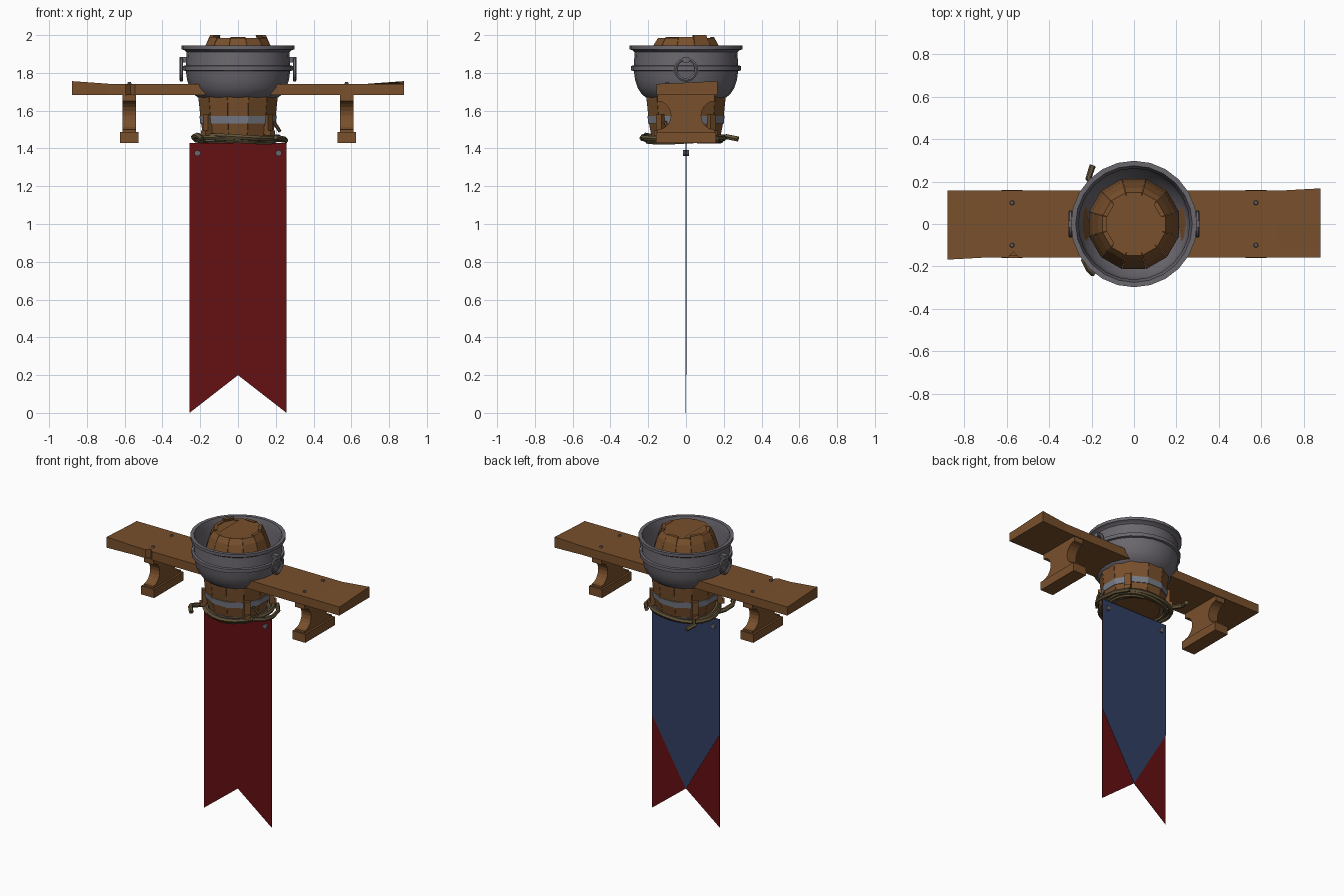
import bpy, bmesh, math, random
from math import sin, cos, pi, sqrt, radians
from mathutils import Matrix, Vector

if "Cube" in bpy.data.objects:
    bpy.data.objects.remove(bpy.data.objects["Cube"])

random.seed(4)


def material(name, r, g, b):
    m = bpy.data.materials.new(name)
    m.diffuse_color = (r, g, b, 1)
    m.use_nodes = True
    m.node_tree.nodes["Principled BSDF"].inputs["Base Color"].default_value = m.diffuse_color
    return m


WOOD = material("wood", 0.19, 0.08, 0.025)
IRON = material("iron", 0.145, 0.135, 0.155)
HOOP = material("pale_iron", 0.19, 0.20, 0.24)
ROPE = material("rope", 0.12, 0.088, 0.04)
RED = material("red_cloth", 0.13, 0.005, 0.006)
BLUE = material("blue_cloth", 0.03, 0.05, 0.125)


def finish(bm, name, mat, smooth=False):
    bmesh.ops.recalc_face_normals(bm, faces=bm.faces)
    me = bpy.data.meshes.new(name)
    bm.to_mesh(me)
    bm.free()
    me.materials.append(mat)
    ob = bpy.data.objects.new(name, me)
    bpy.context.collection.objects.link(ob)
    if smooth:
        bpy.ops.object.select_all(action='DESELECT')
        ob.select_set(True)
        bpy.context.view_layer.objects.active = ob
        bpy.ops.object.shade_smooth_by_angle(angle=radians(35))
    return ob


def loft(name, rings, mat, smooth=False, looped=False, turn=0):
    """Skin closed rings of equal point count; cap the ends unless looped."""
    bm = bmesh.new()
    vs = [[bm.verts.new(p) for p in r] for r in rings]
    n = len(vs[0])
    pairs = list(zip(vs, vs[1:])) + ([(vs[-1], vs[0])] if looped else [])
    for a, b in pairs:
        for i in range(n):
            j = (i + 1) % n
            bm.faces.new((a[i], a[j], b[j], b[i]))
    if not looped:
        bm.faces.new(vs[0])
        bm.faces.new(vs[-1])
    bm.transform(Matrix.Rotation(turn, 4, 'Z'))
    return finish(bm, name, mat, smooth)


def circle(r, z, n):
    return [(r * cos(2 * pi * i / n), r * sin(2 * pi * i / n), z) for i in range(n)]


def lathe(name, profile, n, mat, smooth=False, looped=False, turn=0):
    return loft(name, [circle(r, z, n) for r, z in profile], mat, smooth, looped, turn)


def box(name, loc, size, mat, turn=0):
    bm = bmesh.new()
    bmesh.ops.create_cube(bm, size=1)
    bm.transform(Matrix.Translation(loc) @ Matrix.Rotation(turn, 4, 'Z')
                 @ Matrix.Diagonal((*size, 1)))
    return finish(bm, name, mat)


def tube(name, points, r, mat, cyclic=False):
    """Round bar along a path."""
    cu = bpy.data.curves.new(name, 'CURVE')
    cu.dimensions = '3D'
    cu.bevel_depth, cu.bevel_resolution, cu.use_fill_caps = r, 1, True
    sp = cu.splines.new('POLY')
    sp.points.add(len(points) - 1)
    for p, c in zip(sp.points, points):
        p.co = (*c, 1)
    sp.use_cyclic_u = cyclic
    cu.materials.append(mat)
    ob = bpy.data.objects.new(name, cu)
    bpy.context.collection.objects.link(ob)
    bpy.ops.object.select_all(action='DESELECT')
    ob.select_set(True)
    bpy.context.view_layer.objects.active = ob
    bpy.ops.object.convert(target='MESH')
    bpy.ops.object.shade_smooth_by_angle(angle=radians(50))


# Iron bowl: flared rim, raised band, hollow inside
lathe("bowl", [(0.205, 1.665), (0.232, 1.685), (0.256, 1.72), (0.27, 1.765), (0.276, 1.81),
               (0.29, 1.813), (0.29, 1.837), (0.276, 1.84), (0.272, 1.91), (0.284, 1.92),
               (0.298, 1.925), (0.298, 1.945), (0.275, 1.945), (0.262, 1.90), (0.262, 1.81),
               (0.25, 1.75), (0.20, 1.69)], 24, IRON, True, True)

# Barrel staves with uneven tops
SIDES = 12
STAVE = [(0.184, 1.44), (0.202, 1.53), (0.216, 1.66), (0.22, 1.75), (0.205, 1.86), (0.176, 1.95)]
for k in range(SIDES):
    a0, a1 = [2 * pi * (k + d) / SIDES + pi / SIDES for d in (0.01, 0.99)]
    rings = []
    for r, z in STAVE + [(0.153, random.choice((1.985, 1.99, 2.0)) if k else 2.0)]:
        q = r - 0.022
        rings.append([(r * cos(a0), r * sin(a0), z), (r * cos(a1), r * sin(a1), z),
                      (q * cos(a1), q * sin(a1), z), (q * cos(a0), q * sin(a0), z)])
    loft("barrel_stave", rings, WOOD)

# Barrel ends and one offset lid board
lathe("barrel_base", [(0.175, 1.445), (0.18, 1.47)], SIDES, WOOD, turn=pi / SIDES)
lathe("barrel_lid", [(0.15, 1.955), (0.14, 1.98)], SIDES, WOOD, turn=pi / SIDES)
bm = bmesh.new()
bmesh.ops.create_circle(bm, cap_ends=True, radius=0.138, segments=SIDES,
                        matrix=Matrix.Translation((0, 0, 1.986)))
bmesh.ops.bisect_plane(bm, geom=bm.verts[:] + bm.edges[:] + bm.faces[:],
                       plane_co=(-0.066, 0, 0), plane_no=(-1, 0, 0), clear_outer=True)
finish(bm, "lid_board", WOOD)

# Hoops around the lower barrel
for z0, z1, r0, r1 in ((1.532, 1.572, 0.207, 0.211), (1.44, 1.46, 0.189, 0.193)):
    lathe("barrel_hoop", [(r0, z0), (r1, z1), (r1 - 0.02, z1), (r0 - 0.02, z0)],
          SIDES, HOOP, looped=True, turn=pi / SIDES)

# Wooden cleats holding the rope
for a in (40, 140, 220, 320):
    a = radians(a)
    for h, z, d in ((0.11, 1.525, 0.21), (0.025, 1.482, 0.225)):
        box("rope_cleat", (d * cos(a), d * sin(a), z), (0.03, 0.04, h), WOOD, a)

# Coiled rope with two loose ends
coil = [(-0.195, 0.275, 1.45), (-0.215, 0.215, 1.462)]
for i in range(91):
    t = i / 90
    a = radians(140) + t * 2 * pi * 2.8
    r = 0.222 - 0.035 * t + 0.012 * sin(3 * a)
    coil.append((r * cos(a) + 0.015 * sin(a * 0.5), r * sin(a), 1.463 - 0.026 * t + 0.006 * sin(2 * a)))
tube("rope_coil", coil, 0.015, ROPE)
tube("rope_end", [(-0.19, -0.06, 1.44), (-0.22, -0.11, 1.445), (-0.235, -0.17, 1.46),
                  (-0.215, -0.21, 1.47), (-0.19, -0.235, 1.45)], 0.015, ROPE)
tube("rope_bight", [(0.2, -0.12, 1.46), (0.245, -0.06, 1.45), (0.252, 0.02, 1.442),
                    (0.235, 0.1, 1.445), (0.18, 0.17, 1.45)], 0.014, ROPE)
tube("rope_strand", [(0.19, -0.11, 1.54), (0.222, -0.09, 1.49)], 0.009, ROPE)

# Plank halves, curved to meet the bowl and warped at one outer corner
for s in (1, -1):
    rings = []
    for x in (0, 0.3, 0.545, 0.57, 0.595, 0.68, 0.88):
        top, low = [], []
        for j in range(7):
            y = -0.157 + 0.314 * j / 6
            if s < 0 and x == 0.57 and j == 6:
                y -= 0.025
            end = x == 0.88
            yy = y + (0.011 if end and j == 6 else 0)
            z = 1.742 + (0.016 * max(0, j / 6 - 0.1) if end else 0)
            top.append((x or sqrt(0.25 ** 2 - y * y), yy, z))
            low.append((x or sqrt(0.222 ** 2 - y * y), yy, 1.683))
        rings.append(top + low[::-1])
    loft("plank", rings, WOOD, turn=0 if s > 0 else pi)

    # Leg with a round bite out of each side, standing on a wider foot
    half = [(0.15, 1.48), (0.15, 1.50)]
    half += [(0.15 - 0.07 * cos(radians(t)), 1.575 + 0.075 * sin(radians(t)))
             for t in range(-90, 91, 18)][0:]
    half += [(0.15, 1.66), (0.15, 1.685)]
    outline = half + [(-y, z) for y, z in half[::-1]]
    loft("leg", [[(s * 0.575 + dx, y, z) for y, z in outline] for dx in (-0.036, 0.036)], WOOD)
    box("foot", (s * 0.575, 0, 1.457), (0.098, 0.32, 0.058), WOOD)

    # Nails above each leg
    for y in (-0.1, 0.1):
        bm = bmesh.new()
        bmesh.ops.create_cone(bm, cap_ends=True, segments=8, radius1=0.012, radius2=0.008, depth=0.012,
                              matrix=Matrix.Translation((s * 0.575, y, 1.746)))
        finish(bm, "nail", IRON)

    # Ring handle and its mount
    ring = [(s * 0.3, 0.055 * cos(2 * pi * i / 20), 1.817 + 0.055 * sin(2 * pi * i / 20))
            for i in range(20)]
    tube("handle_ring", ring, 0.01, IRON, True)
    box("handle_mount", (s * 0.29, 0, 1.87), (0.04, 0.034, 0.03), IRON)

    # Banner pin
    bm = bmesh.new()
    bmesh.ops.create_cone(bm, cap_ends=True, segments=10, radius1=0.016, radius2=0.016, depth=0.034,
                          matrix=Matrix.Translation((s * 0.215, 0, 1.375)) @ Matrix.Rotation(pi / 2, 4, 'X'))
    finish(bm, "banner_pin", IRON)

# Swallow-tailed banner: red cloth with a blue back panel
W = 0.257
red = [(-W, 1.43), (W, 1.43), (W, 0), (0, 0.2), (-W, 0)]
blue = [(-W, 1.43), (W, 1.43), (W, 0.64), (0, 0.2), (-W, 0.64)]
for name, shape, y0, y1, mat in (("banner", red, -0.002, 0.001, RED),
                                 ("banner_back_panel", blue, 0.0012, 0.003, BLUE)):
    loft(name, [[(x, y, z) for x, z in shape] for y in (y0, y1)], mat)
